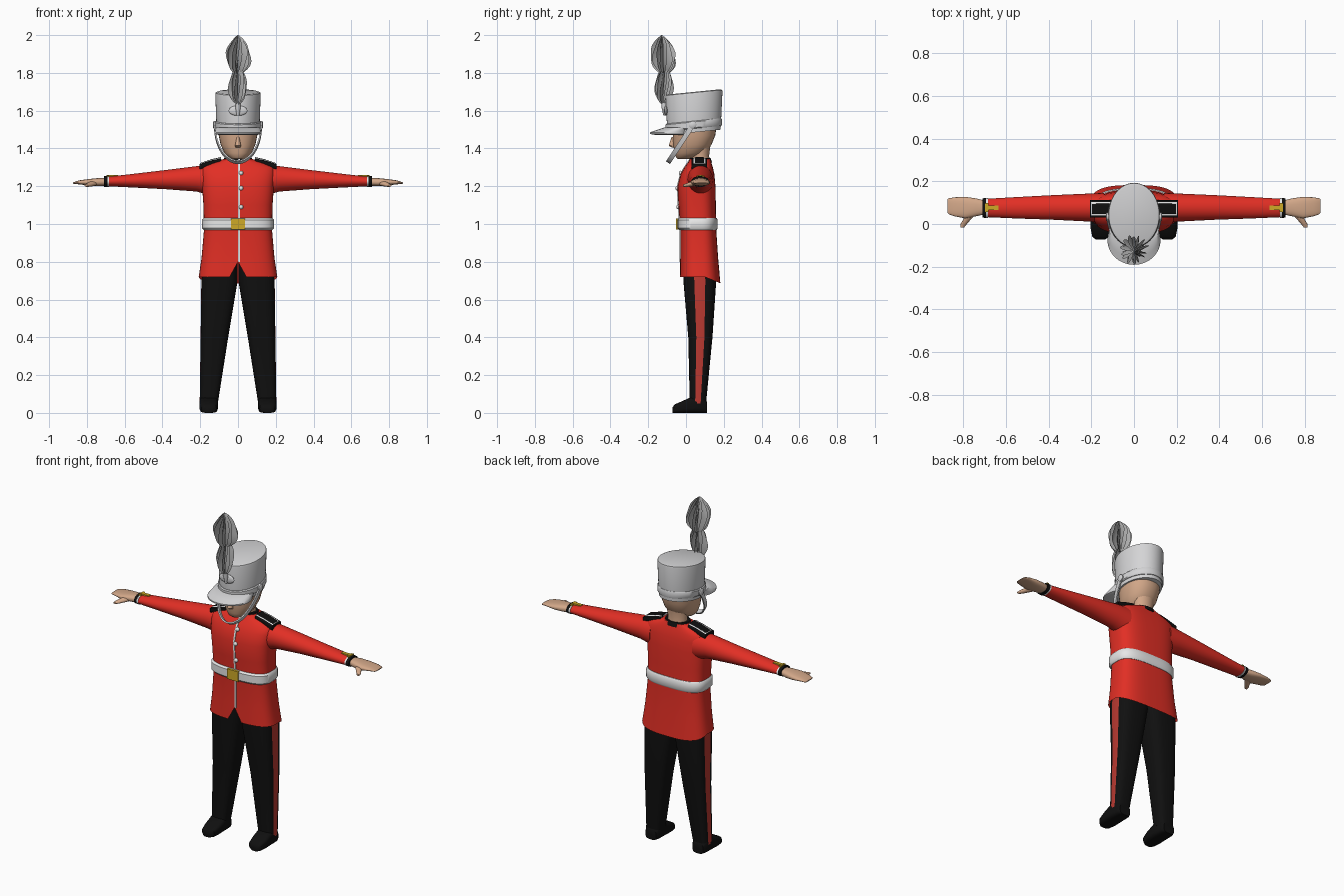
import bpy, bmesh, math, random
from mathutils import Vector

if "Cube" in bpy.data.objects:
    bpy.data.objects.remove(bpy.data.objects["Cube"])

random.seed(4)


def material(name, rgb):
    m = bpy.data.materials.new(name)
    m.diffuse_color = (*rgb, 1)
    m.use_nodes = True
    m.node_tree.nodes["Principled BSDF"].inputs["Base Color"].default_value = m.diffuse_color
    return m


RED = material("coat red", (0.76, 0.028, 0.018))
DARK_RED = material("stripe red", (0.48, 0.04, 0.03))
BLACK = material("black", (0.005, 0.005, 0.005))
WHITE = material("white", (0.82, 0.82, 0.82))
GREY = material("hat grey", (0.66, 0.66, 0.67))
PLUME = material("plume grey", (0.42, 0.42, 0.42))
SKIN = material("skin", (0.65, 0.39, 0.25))
YELLOW = material("yellow", (0.62, 0.40, 0.02))


def finish(name, bm, mats, mirror=False):
    bmesh.ops.recalc_face_normals(bm, faces=bm.faces)
    me = bpy.data.meshes.new(name)
    bm.to_mesh(me)
    bm.free()
    for m in mats:
        me.materials.append(m)
    ob = bpy.data.objects.new(name, me)
    bpy.context.collection.objects.link(ob)
    if mirror:
        ob.modifiers.new("Mirror", 'MIRROR').use_mirror_merge = False
    return ob


def ring(axis, pos, a0, a1, b0, b1, n=32, p=2.0):
    """Superellipse section at pos on an axis, fitted to two bounds."""
    pts = []
    for j in range(n):
        t = 2 * math.pi * j / n
        c, s = math.cos(t), math.sin(t)
        a = (a0 + a1) / 2 + (a1 - a0) / 2 * math.copysign(abs(c) ** (2 / p), c)
        b = (b0 + b1) / 2 + (b1 - b0) / 2 * math.copysign(abs(s) ** (2 / p), s)
        pts.append(Vector({'x': (pos, a, b), 'y': (a, pos, b), 'z': (a, b, pos)}[axis]))
    return pts


def skin_rings(name, rings, mats, mirror=False, caps=(True, True), stripe=()):
    bm = bmesh.new()
    rows = [[bm.verts.new(v) for v in r] for r in rings]
    n = len(rows[0])
    for lo, hi in zip(rows, rows[1:]):
        for j in range(n):
            f = bm.faces.new((lo[j], lo[(j + 1) % n], hi[(j + 1) % n], hi[j]))
            f.material_index = 1 if j in stripe else 0
    if caps[0]:
        bm.faces.new(rows[0])
    if caps[1]:
        bm.faces.new(rows[-1])
    return finish(name, bm, mats, mirror)


def loft(name, axis, rows, mat, mirror=False, n=32, p=2.0):
    return skin_rings(name, [ring(axis, *r, n=n, p=p) for r in rows], [mat], mirror)


def box(name, x0, x1, y0, y1, z0, z1, mat, mirror=False):
    rows = [[Vector((x, y, z)) for x, y in ((x0, y0), (x1, y0), (x1, y1), (x0, y1))]
            for z in (z0, z1)]
    return skin_rings(name, rows, [mat], mirror)


def ball(name, centre, size, mat):
    bm = bmesh.new()
    bmesh.ops.create_uvsphere(bm, u_segments=24, v_segments=12, radius=1)
    for v in bm.verts:
        v.co = Vector(centre) + Vector(a * b for a, b in zip(v.co, size))
    return finish(name, bm, [mat])


# Coat: z, half width, front y, back y
COAT = [(0.72, .208, -.032, .182), (0.82, .193, -.03, .17), (0.97, .18, -.03, .16),
        (1.10, .183, -.04, .158), (1.20, .19, -.045, .156), (1.265, .196, -.028, .15),
        (1.30, .19, -.008, .142), (1.322, .145, .008, .135), (1.343, .08, .022, .128)]
rings = [ring('z', z, -w, w, y0, y1, n=64, p=3) for z, w, y0, y1 in COAT]
for v in rings[0]:
    if v.y < 0 and abs(v.x) < 0.01:
        v.z += 0.08                       # notch at the front opening
    v.z -= 0.033 * max(0, (v.y - 0.1) / 0.08)   # longer back hem
skin_rings("coat", rings, [RED], caps=(False, True))

# Front piping, following the coat front
skin_rings("front_piping", [[Vector((x, y, z)) for x, y in
           ((.001, y0 - .004), (.011, y0 - .004), (.011, y0 + .01), (.001, y0 + .01))]
           for z, w, y0, y1 in [(0.8, 0, -.03, 0)] + COAT[1:]], [WHITE])
for z, y in ((1.27, -.028), (1.19, -.046), (1.09, -.041)):
    ball("coat_button", (.016, y, z), (.012, .01, .012), WHITE)

# Belt and buckle
loft("belt", 'z', [(.968, -.182, .182, -.036, .162), (.978, -.19, .19, -.045, .168),
                   (1.022, -.19, .19, -.045, .168), (1.032, -.182, .182, -.036, .162)],
     WHITE, n=64, p=3)
box("buckle", -.036, .036, -.052, -.03, .97, 1.03, YELLOW)

# Collar
loft("collar", 'z', [(1.325, -.085, .085, .012, .138), (1.35, -.072, .072, .02, .13)], BLACK)

# Trousers with side stripe, shoes
legs = [(.84, .002, .18, -.012, .15), (.70, .002, .194, -.014, .16), (.40, .052, .198, .012, .14),
        (.05, .107, .203, .02, .106)]
skin_rings("trouser_leg", [ring('z', *r, p=3) for r in legs], [BLACK, DARK_RED],
           mirror=True, stripe=(0, 31))
loft("shoe", 'y', [(-.072, .135, .18, 0, .028), (-.06, .115, .195, 0, .045),
                   (-.02, .107, .203, 0, .062), (.03, .106, .204, 0, .085),
                   (.09, .108, .202, 0, .085), (.11, .12, .19, 0, .06)],
     BLACK, mirror=True, p=3.5)

# Sleeves, cuffs and hands
loft("sleeve", 'x', [(.14, .005, .145, 1.15, 1.316), (.22, .012, .142, 1.172, 1.306),
                     (.38, .02, .135, 1.184, 1.286), (.55, .026, .126, 1.193, 1.266),
                     (.69, .032, .118, 1.20, 1.25)], RED, mirror=True)
loft("cuff_piping", 'x', [(.683, .029, .121, 1.197, 1.253), (.692, .029, .121, 1.197, 1.253)],
     WHITE, mirror=True)
loft("cuff_band", 'x', [(.692, .028, .122, 1.196, 1.254), (.709, .03, .12, 1.197, 1.253)],
     BLACK, mirror=True)
box("cuff_badge_bar", .635, .695, .066, .086, 1.245, 1.26, YELLOW, True)
box("cuff_badge_end", .682, .697, .056, .098, 1.243, 1.258, YELLOW, True)
loft("hand", 'x', [(.70, .045, .11, 1.203, 1.243), (.74, .036, .12, 1.20, 1.243),
                   (.79, .026, .127, 1.203, 1.238), (.84, .036, .125, 1.21, 1.231),
                   (.868, .046, .12, 1.212, 1.222), (.874, .055, .115, 1.214, 1.219)],
     SKIN, mirror=True, n=24, p=2.5)
loft("thumb", 'y', [(.05, .735, .79, 1.203, 1.232), (.02, .765, .80, 1.198, 1.222),
                    (0, .782, .812, 1.196, 1.214), (-.016, .795, .813, 1.198, 1.208)],
     SKIN, mirror=True, n=16)

# Shoulder boards: stacked black, white, black plates
for name, inset, lift, mat in (("shoulder_board", 0, 0, BLACK),
                               ("shoulder_board_trim", .008, .003, WHITE),
                               ("shoulder_board_centre", .016, .006, BLACK)):
    loft(name, 'x', [(x, .03 + inset, .112 - inset, z - .03, z + lift) for x, z in
                     ((.09, 1.348), (.14, 1.337), (.205 - inset / 2, 1.318))],
         mat, mirror=True, p=8)

# Neck, head and nose
loft("neck", 'z', [(1.32, -.062, .062, .03, .13), (1.36, -.056, .056, .032, .122),
                   (1.42, -.066, .066, .02, .13)], SKIN)
loft("head", 'z', [(1.343, -.026, .026, -.042, .01), (1.352, -.046, .046, -.053, .04),
                   (1.375, -.072, .072, -.06, .1), (1.42, -.092, .092, -.068, .135),
                   (1.47, -.102, .102, -.07, .155), (1.52, -.105, .105, -.072, .162)],
     SKIN, p=2.2)
loft("nose", 'z', [(1.405, -.012, .012, -.075, -.055), (1.415, -.016, .016, -.092, -.055),
                   (1.46, -.007, .007, -.076, -.055)], SKIN, n=12)


# Hat, tilted up slightly towards the back
def tilted(name, rows):
    rs = [ring('z', z, -w, w, y0, y1, n=48) for z, w, y0, y1 in rows]
    for v in (v for r in rs for v in r):
        v.z += 0.1 * (v.y - 0.04)
    return skin_rings(name, rs, [GREY])


tilted("hat_crown", [(1.485, .112, -.098, .183), (1.54, .115, -.101, .186),
                     (1.685, .12, -.108, .193), (1.695, .118, -.106, .191),
                     (1.699, .108, -.094, .18)])
tilted("hat_band", [(1.505, .117, -.104, .188), (1.51, .122, -.109, .19),
                    (1.54, .122, -.109, .19), (1.545, .117, -.104, .188)])
loft("visor", 'z', [(1.472, -.105, .105, -.165, .03), (1.477, -.124, .124, -.191, .04),
                    (1.485, -.124, .124, -.191, .04), (1.498, -.12, .12, -.155, .05),
                    (1.512, -.116, .116, -.112, .06)], GREY, n=48)
ball("hat_badge", (0, -.106, 1.60), (.05, .01, .027), GREY)
loft("strap_button", 'x', [(.108, .015, .055, 1.505, 1.545), (.128, .015, .055, 1.505, 1.545),
                           (.132, .02, .05, 1.51, 1.54)], GREY, mirror=True, n=20)

# Chin strap: a flat band on a half ellipse
across = Vector((0, .835, -.55)) * .013
rings = []
for i in range(33):
    t = math.pi * i / 32
    c, s = math.cos(t), math.sin(t)
    mid = Vector((.123 * c, .035 - .128 * s, 1.523 - .195 * s))
    out = Vector((c, -.55 * s, -.835 * s)) * .004
    rings.append([mid + across + out, mid - across + out, mid - across - out, mid + across - out])
skin_rings("chin_strap", rings, [GREY])

# Plume: holder and two tiers of radiating, twisted feathers
loft("plume_holder", 'z', [(1.575, -.008, .008, -.12, -.1), (1.62, -.014, .014, -.13, -.102),
                           (1.68, -.01, .01, -.13, -.108)], GREY, n=12)


def feathers(name, z0, z1, radius, count, y0, y1):
    bm = bmesh.new()
    steps = 14
    for k in range(count):
        ang = 2 * math.pi * k / count + random.uniform(-.12, .12)
        size = radius * random.uniform(.85, 1.08)
        phase = random.uniform(0, 6)
        rows = []
        for i in range(steps + 1):
            u = i / steps
            r = size * math.sin(math.pi * u ** .85) ** .7 if 0 < u < 1 else 0.003
            r *= 1 + .08 * math.sin(9 * u + phase)
            row = []
            for f in (0, .5, 1):
                a = ang + .5 * u + .45 * f * f
                row.append(bm.verts.new((r * f * math.cos(a),
                                         y0 + (y1 - y0) * u + r * f * math.sin(a),
                                         z0 + (z1 - z0) * u)))
            rows.append(row)
        for lo, hi in zip(rows, rows[1:]):
            for j in (0, 1):
                bm.faces.new((lo[j], lo[j + 1], hi[j + 1], hi[j]))
    return finish(name, bm, [PLUME])


feathers("lower_plume", 1.63, 1.85, .05, 12, -.122, -.112)
feathers("upper_plume", 1.79, 2.0, .068, 14, -.112, -.128)

# Smooth shading with sharp edges kept
for ob in bpy.context.scene.objects:
    ob.select_set(True)
    bpy.context.view_layer.objects.active = ob
bpy.ops.object.shade_smooth_by_angle(angle=math.radians(40))
